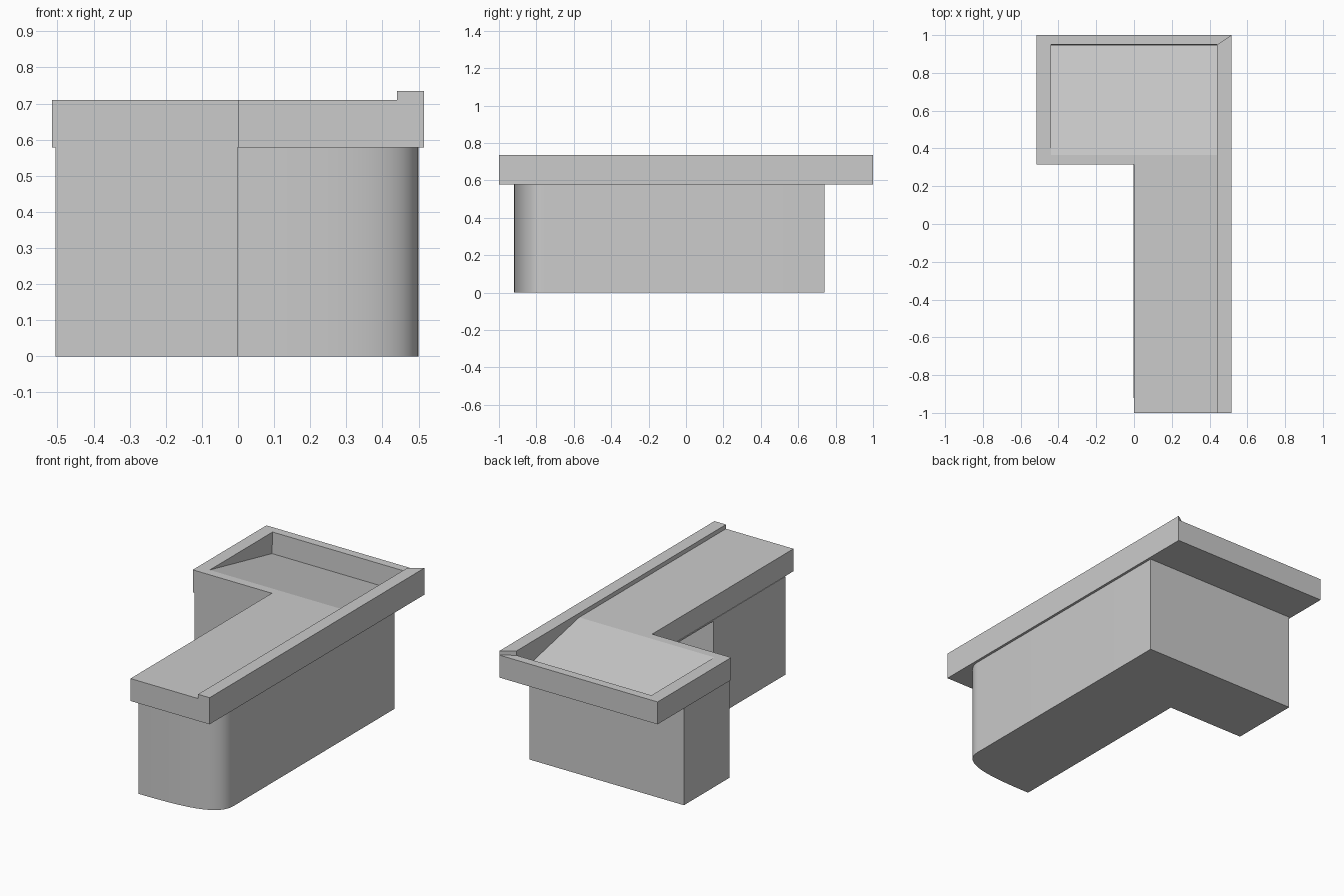
import bpy, bmesh
from mathutils import Vector
from mathutils.geometry import interpolate_bezier

if "Cube" in bpy.data.objects:
    bpy.data.objects.remove(bpy.data.objects["Cube"])


def prism(name, pts, z0, z1):
    """Extrude an xy outline from z0 to z1."""
    return extrude(name, [(x, y, z0) for x, y in pts], (0, 0, z1 - z0))


def extrude(name, pts, offset):
    bm = bmesh.new()
    face = bm.faces.new([bm.verts.new(p) for p in pts])
    out = bmesh.ops.extrude_face_region(bm, geom=[face])
    verts = [v for v in out["geom"] if isinstance(v, bmesh.types.BMVert)]
    bmesh.ops.translate(bm, verts=verts, vec=offset)
    bmesh.ops.recalc_face_normals(bm, faces=bm.faces)
    mesh = bpy.data.meshes.new(name)
    bm.to_mesh(mesh)
    bm.free()
    obj = bpy.data.objects.new(name, mesh)
    bpy.context.collection.objects.link(obj)
    return obj


def cut(obj, cutter):
    """Subtract the cutter, apply, then delete the cutter."""
    mod = obj.modifiers.new("cut", "BOOLEAN")
    mod.operation = "DIFFERENCE"
    mod.solver = "EXACT"
    mod.object = cutter
    cutter.hide_render = True
    bpy.context.view_layer.objects.active = obj
    bpy.ops.object.modifier_apply(modifier=mod.name)
    bpy.data.objects.remove(cutter)


# L-shaped base with a bowed front end
bow = interpolate_bezier(Vector((-0.003, -0.92, 0)), Vector((0.3, -0.92, 0)),
                         Vector((0.5, -0.90, 0)), Vector((0.5, -0.755, 0)), 20)
outline = [(p.x, p.y) for p in bow]
outline += [(0.5, 0.74), (-0.505, 0.74), (-0.505, 0.315), (-0.003, 0.315)]
base = prism("base_cabinet", outline, 0, 0.578)

# open niche in the inner side of the long leg
cut(base, prism("niche_cutter", [(-0.1, -0.25), (0.4, -0.25), (0.4, 0.31), (-0.1, 0.31)],
                0.03, 0.57))

# L-shaped slab on top
top = prism("countertop", [(0, -1), (0.515, -1), (0.515, 1), (-0.515, 1),
                           (-0.515, 0.315), (0, 0.315)], 0.578, 0.71)

# basin with a floor sloping down to the back
cut(top, extrude("basin_cutter", [(-0.44, 0.365, 0.71), (-0.44, 0.365, 0.8), (-0.44, 0.95, 0.8),
                                  (-0.44, 0.95, 0.71), (-0.44, 0.945, 0.585)], (0.88, 0, 0)))

# raised edge along the right side, mitred at the back
prism("raised_edge", [(0.44, -1), (0.515, -1), (0.515, 1), (0.44, 0.95)], 0.71, 0.735)

# smooth the bowed front, keep corners sharp
bpy.ops.object.select_all(action="DESELECT")
base.select_set(True)
bpy.context.view_layer.objects.active = base
bpy.ops.object.shade_smooth_by_angle()
